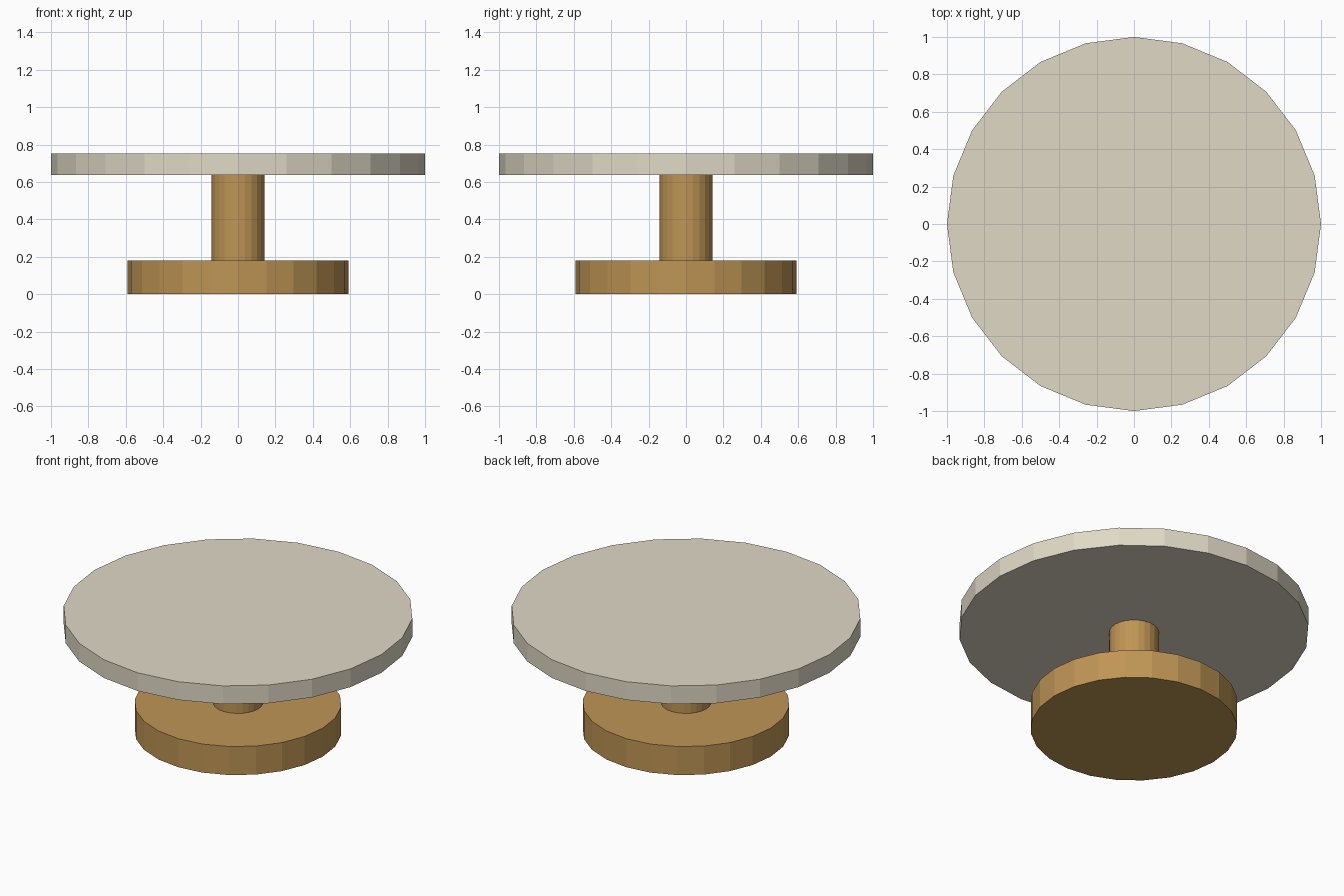
import bpy

if "Cube" in bpy.data.objects:
    bpy.data.objects.remove(bpy.data.objects["Cube"])


def material(name, rgb):
    mat = bpy.data.materials.new(name)
    mat.diffuse_color = (*rgb, 1.0)
    mat.use_nodes = True
    mat.node_tree.nodes["Principled BSDF"].inputs["Base Color"].default_value = mat.diffuse_color
    return mat


def disc(name, radius, bottom, top, mat):
    bpy.ops.mesh.primitive_cylinder_add(
        vertices=24, radius=radius, depth=top - bottom,
        location=(0, 0, (bottom + top) / 2))
    obj = bpy.context.object
    obj.name = name
    obj.data.materials.append(mat)
    return obj


wood = material("wood", (0.52, 0.30, 0.09))
stone = material("stone", (0.74, 0.69, 0.56))

# Wide foot, central column and round top
disc("base", 0.592, 0.0, 0.18, wood)
disc("column", 0.142, 0.18, 0.637, wood)
disc("table_top", 1.0, 0.637, 0.752, stone)
